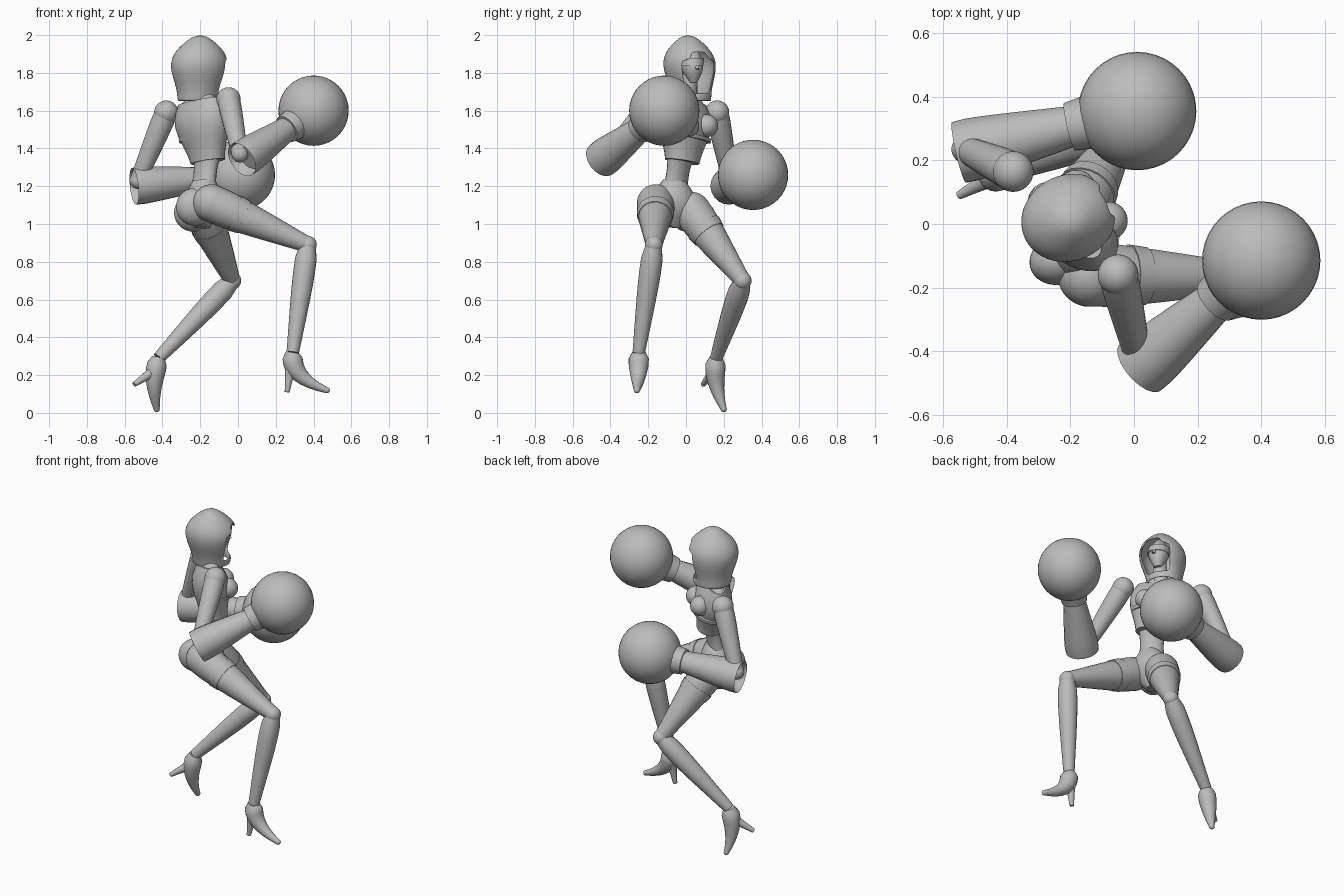
import bpy, bmesh, math
from mathutils import Vector

cube = bpy.data.objects.get("Cube")
if cube:
    bpy.data.objects.remove(cube, do_unlink=True)

shade = Vector.Fill(4, .5)
shade.w = 1
grey = bpy.data.materials.new("plain_grey")
grey.use_nodes = True
grey.diffuse_color = shade
grey.node_tree.nodes["Principled BSDF"].inputs["Base Color"].default_value = shade


def mix(start, end, t):
    return Vector(start).lerp(Vector(end), t)


def pair(size):
    """A single radius, or separate depth and width radii."""
    return Vector(size) if isinstance(size, tuple) else Vector((size, size))


def finish(ob, name):
    ob.name = ob.data.name = name
    ob.data.materials.append(grey)
    bpy.ops.object.select_all(action="DESELECT")
    ob.select_set(True)
    bpy.context.view_layer.objects.active = ob
    bpy.ops.object.shade_smooth_by_angle(angle=math.radians(50))
    return ob


def ball(name, centre, size, yaw=0):
    bpy.ops.mesh.primitive_uv_sphere_add(segments=40, ring_count=20,
                                         location=centre, rotation=(0, 0, yaw))
    ob = bpy.context.object
    ob.scale = size if isinstance(size, tuple) else Vector.Fill(3, size)
    return finish(ob, name)


def tube(name, start, end, size, end_size, bulge=0, peak=.5, bend=None,
         yaw=None, tilt=0, sides=20, hollow=0, opening=None):
    """Tapered tube with a swelling; yaw keeps its oval slices level."""
    start, end = Vector(start), Vector(end)
    bend = Vector(bend) if bend else mix(start, end, .5)
    steps = 8
    bm = bmesh.new()
    loops = []
    for k in range(steps + 1):
        t = k / steps
        centre = mix(mix(start, bend, t), mix(bend, end, t), t)
        radius = mix(pair(size), pair(end_size), t)
        radius += pair(bulge) * math.sin(math.pi * t ** peak)
        if yaw is None:
            tangent = mix(bend - start, end - bend, t).normalized()
            u = tangent.cross(Vector((.3, 1, .1))).normalized()
            v = tangent.cross(u)
        else:
            u = Vector((math.cos(yaw), math.sin(yaw), 0))
            v = Vector((-u.y, u.x, -tilt))
        turns = [math.tau * i / sides for i in range(sides)]
        loops.append([bm.verts.new(centre + u * radius.x * math.cos(a) + v * radius.y * math.sin(a))
                      for a in turns])
    holes = []
    for k, (low, high) in enumerate(zip(loops, loops[1:])):
        for i in range(sides):
            j = (i + 1) % sides
            face = bm.faces.new((low[i], low[j], high[j], high[i]))
            if opening and opening(k, min(i, sides - 1 - i)):
                holes.append(face)
    base = bm.faces.new(loops[0][::-1])
    bm.faces.new(loops[-1])
    bmesh.ops.recalc_face_normals(bm, faces=bm.faces)
    if hollow:
        bmesh.ops.inset_individual(bm, faces=[base], thickness=hollow, depth=-3 * hollow)
    if opening:
        bmesh.ops.delete(bm, geom=holes + [base], context="FACES")
    mesh = bpy.data.meshes.new(name)
    bm.to_mesh(mesh)
    bm.free()
    ob = bpy.data.objects.new(name, mesh)
    bpy.context.collection.objects.link(ob)
    return finish(ob, name)


# Torso: slim waist under a cropped vest with a raised band
chest_yaw, hip_yaw, head_yaw = (math.radians(a) for a in (45, 17, 25))
chest = dict(yaw=chest_yaw, tilt=.17, sides=28)
tube("waist", (-.19, -.07, 1.12), (-.16, -.02, 1.4), (.07, .09), (.07, .09),
     bulge=-.02, peak=1, yaw=chest_yaw)
tube("vest", (-.16, -.02, 1.33), (-.21, 0, 1.65), (.08, .1), (.06, .14),
     bulge=.042, peak=1.5, **chest)
tube("vest_band", (-.18, 0, 1.45), (-.18, 0, 1.47), (.108, .15), (.11, .155), **chest)
tube("collar", (-.21, 0, 1.64), (-.2, .01, 1.7), (.06, .14), .04, **chest)
tube("neck", (-.2, .01, 1.62), (-.18, .02, 1.8), .05, .04)
for label, side in (("left", 1), ("right", -1)):
    across = Vector((-.05, .05, 0)) * side
    ball(label + "_bust", Vector((-.18, .01, 1.52)) + across + Vector((.05, .05, 0)), .06)

# Pelvis and buttocks
tube("pelvis", (-.18, -.06, 1.23), (-.19, -.06, .98), .06, .04,
     bulge=(.05, .07), peak=1, yaw=hip_yaw, tilt=.1)
ball("right_buttock", (-.23, -.11, 1.09), (.1, .08, .1), hip_yaw)
ball("left_buttock", (-.24, 0, 1.06), (.1, .08, .1), hip_yaw)

# Head: egg-shaped face with nose and eye mask
tube("face", (-.15, .04, 1.75), (-.18, .02, 1.95), .02, .02,
     bulge=(.048, .04), peak=1, yaw=head_yaw)
tube("eye_mask", (-.16, .03, 1.84), (-.17, .03, 1.88), (.071, .063), (.072, .063), yaw=head_yaw)
tube("nose", (-.11, .06, 1.86), (-.1, .06, 1.82), .005, .01)


# Hood: hollow shell with a pointed opening in front of the face
def hood_opening(band, from_front):
    return band > 0 and from_front < min(2, 6 - band)


hood = tube("hood", (-.21, .03, 1.65), (-.2, .01, 2), (.115, .105), .03,
            bulge=(.095, .08), peak=1.5, yaw=head_yaw, sides=16, opening=hood_opening)
shell = hood.modifiers.new("thickness", "SOLIDIFY")
shell.thickness, shell.offset = .012, -1
rounding = hood.modifiers.new("rounding", "SUBSURF")
rounding.levels = rounding.render_levels = 2


# Arm: flared gauntlet ending in a round glove
def arm(label, shoulder, elbow, cuff, hand):
    wrist = mix(cuff, hand, .62)
    ball(label + "_shoulder", shoulder, .064)
    tube(label + "_upper_arm", shoulder, elbow, .058, .042, bulge=.005)
    ball(label + "_elbow", elbow, .044)
    tube(label + "_gauntlet", cuff, wrist, .098, .065, bulge=.006, hollow=.018)
    tube(label + "_wrist_collar", wrist, mix(cuff, hand, .8), .077, .09)
    ball(label + "_glove", hand, .186)


# Leg: thigh with hem band, calf and high-heeled shoe
def leg(label, hip, knee, ankle, sole, toe, heel):
    ball(label + "_hip", hip, .1)
    tube(label + "_thigh", hip, knee, .1, .043, bulge=.008)
    tube(label + "_thigh_band", mix(hip, knee, .24), mix(hip, knee, .34), .099, .092)
    ball(label + "_knee", knee, .047)
    tube(label + "_calf", knee, ankle, .042, .033, bulge=.018)
    tube(label + "_shoe", ankle, toe, .036, .016, bulge=.022, bend=sole)
    tube(label + "_heel", mix(ankle, sole, .5), heel, .042, .013, bulge=-.008)
    ball(label + "_toe_cap", toe, .016)


arm("right", shoulder=(-.05, -.16, 1.66), elbow=(.01, -.41, 1.37),
    cuff=(.02, -.45, 1.34), hand=(.4, -.115, 1.6))
arm("left", shoulder=(-.38, .165, 1.59), elbow=(-.53, .235, 1.23),
    cuff=(-.55, .225, 1.2), hand=(.01, .355, 1.26))
leg("right", hip=(-.14, -.16, 1.11), knee=(.37, -.17, .89), ankle=(.29, -.25, .32),
    sole=(.27, -.25, .19), toe=(.47, -.26, .12), heel=(.26, -.26, .11))
leg("left", hip=(-.19, .03, 1.07), knee=(-.03, .3, .7), ankle=(-.42, .16, .29),
    sole=(-.46, .14, .16), toe=(-.43, .2, .02), heel=(-.55, .09, .15))
